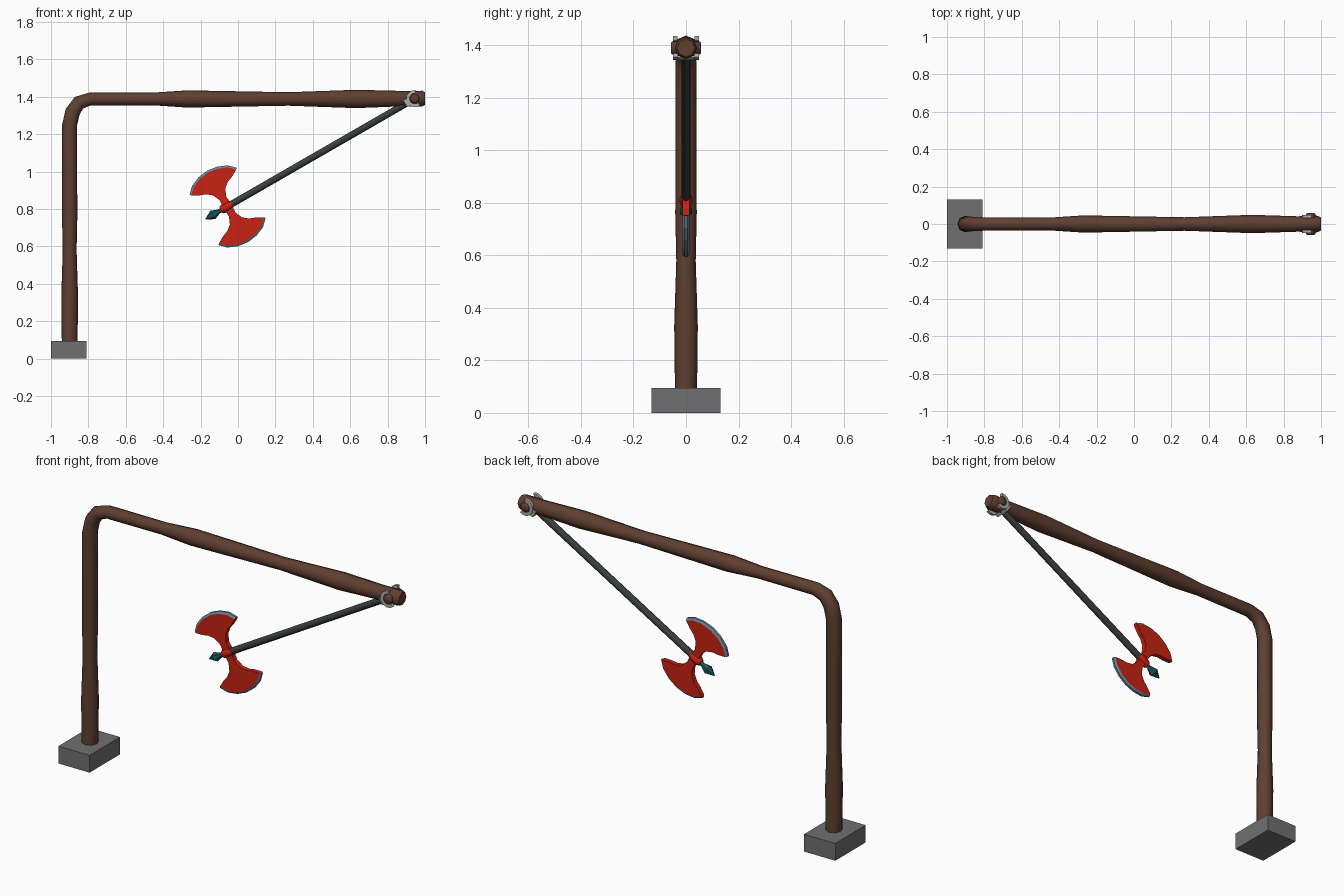
import bpy, bmesh, math
from mathutils import Vector

if "Cube" in bpy.data.objects:
    bpy.data.objects.remove(bpy.data.objects["Cube"])


def material(name, rgb):
    m = bpy.data.materials.new(name)
    m.diffuse_color = (*rgb, 1)
    m.use_nodes = True
    m.node_tree.nodes["Principled BSDF"].inputs["Base Color"].default_value = m.diffuse_color
    return m


WOOD = material("brown wood", (0.115, 0.05, 0.03))
STONE = material("grey stone", (0.16, 0.16, 0.16))
IRON = material("dark iron", (0.04, 0.05, 0.047))
CLASP = material("light grey metal", (0.42, 0.42, 0.42))
RED = material("red paint", (0.58, 0.016, 0.006))
STEEL = material("blue steel", (0.14, 0.22, 0.32))
TEAL = material("dark teal", (0.012, 0.1, 0.1))

PIN = Vector((0.945, 0, 1.39))
ANG = math.radians(30)
U = Vector((-math.cos(ANG), 0, -math.sin(ANG)))   # along the handle
V = Vector((-math.sin(ANG), 0, math.cos(ANG)))    # across the handle
HEAD = Vector((-0.067, 0, 0.807))


def finish(name, bm, mats, smooth=None):
    bmesh.ops.recalc_face_normals(bm, faces=bm.faces)
    me = bpy.data.meshes.new(name)
    bm.to_mesh(me)
    bm.free()
    for m in mats:
        me.materials.append(m)
    ob = bpy.data.objects.new(name, me)
    bpy.context.collection.objects.link(ob)
    if smooth:
        bpy.ops.object.select_all(action='DESELECT')
        ob.select_set(True)
        bpy.context.view_layer.objects.active = ob
        bpy.ops.object.shade_smooth_by_angle(angle=math.radians(smooth))
    return ob


def skin(bm, rings):
    """Bridge closed rings of points and cap both ends."""
    loops = [[bm.verts.new(p) for p in r] for r in rings]
    n = len(loops[0])
    quads = []
    for a, b in zip(loops, loops[1:]):
        for i in range(n):
            j = (i + 1) % n
            quads.append((i, j, bm.faces.new((a[i], a[j], b[j], b[i]))))
    bm.faces.new(loops[0])
    bm.faces.new(loops[-1])
    return quads


def tube(name, path, mat, sides=8, smooth=50):
    """Sweep a round section along (point, radius) pairs."""
    pts = [Vector(p) for p, _ in path]
    rings = []
    for i, (_, r) in enumerate(path):
        t = (pts[min(i + 1, len(pts) - 1)] - pts[max(i - 1, 0)]).normalized()
        side = Vector((1, 0, 0)) if abs(t.y) > 0.9 else Vector((0, 1, 0))
        up = t.cross(side)
        rings.append([pts[i] + r * (up * math.cos(a) + side * math.sin(a))
                      for a in (2 * math.pi * k / sides for k in range(sides))])
    bm = bmesh.new()
    skin(bm, rings)
    return finish(name, bm, [mat], smooth)


def box(name, lo, hi, mat):
    bm = bmesh.new()
    skin(bm, [[(lo[0], lo[1], z), (hi[0], lo[1], z), (hi[0], hi[1], z), (lo[0], hi[1], z)]
              for z in (lo[2], hi[2])])
    return finish(name, bm, [mat])


# stone foot
box("base_block", (-1, -0.132, 0), (-0.81, 0.132, 0.095), STONE)

# bent wooden gallows: post, elbow and beam in one sweep of (x, z, radius)
outline = [(-0.9, 0.08, 0.042), (-0.9, 0.33, 0.045), (-0.9, 0.58, 0.037), (-0.9, 0.76, 0.041),
           (-0.9, 1.02, 0.040), (-0.9, 1.25, 0.040), (-0.884, 1.32, 0.040), (-0.85, 1.368, 0.038),
           (-0.79, 1.388, 0.035), (-0.45, 1.388, 0.034), (-0.27, 1.388, 0.046), (0.27, 1.388, 0.036),
           (0.63, 1.388, 0.049), (0.88, 1.39, 0.041), (0.985, 1.39, 0.042), (1.0, 1.39, 0.034)]
tube("post_and_beam", [((x, 0, z), r) for x, z, r in outline], WOOD)

# pivot pin through the beam end
tube("pivot_pin", [(PIN + Vector((0, y, 0)), r) for y, r in
                   ((-0.058, 0.019), (-0.052, 0.025), (0.052, 0.025), (0.058, 0.019))], WOOD)

# open C-shaped clasp plates hooked around the pin on both sides
for s, side in ((-1, "front"), (1, "back")):
    arc = [math.radians(85 + 25 * k) for k in range(10)]
    prof = [(0.046, a) for a in arc] + [(0.028, a) for a in reversed(arc)]
    bm = bmesh.new()
    skin(bm, [[PIN + Vector((r * math.cos(a), s * y, r * math.sin(a))) for r, a in prof]
              for y in (0.032, 0.049)])
    finish(side + "_clasp", bm, [CLASP])

# yoke joining the clasps to the handle
bm = bmesh.new()
skin(bm, [[PIN + U * u + V * v + Vector((0, y, 0)) for u, v in
           ((0.038, -0.02), (0.058, -0.02), (0.058, 0.02), (0.038, 0.02))] for y in (-0.042, 0.042)])
finish("clasp_yoke", bm, [CLASP])

# swinging handle
tube("handle", [(PIN + U * 0.03, 0.018), (HEAD, 0.018)], IRON)

# double blade: half outline (u, v, on cutting edge), repeated by half turn
right = [(0.022, 0.025, 0), (0.02, 0.05, 0), (0.038, 0.09, 0), (0.068, 0.114, 0), (0.1, 0.126, 0),
         (0.145, 0.155, 1), (0.11, 0.19, 1), (0.058, 0.212, 1)]
half = right + [(0, 0.22, 1)] + [(-u, v, e) for u, v, e in reversed(right)]
full = half + [(-u, -v, e) for u, v, e in half]
C = HEAD - U * 0.013
bm = bmesh.new()
quads = skin(bm, [[C + U * u * (k if e else 1) + V * v * (k if e else 1) + Vector((0, y, 0))
                   for u, v, e in full]
                  for y, k in ((-0.013, 0.95), (-0.006, 1), (0.006, 1), (0.013, 0.95))])
for i, j, f in quads:
    if full[i][2] and full[j][2]:
        f.material_index = 1
finish("double_blade", bm, [RED, STEEL])

# red hub where the blades meet the handle
tube("blade_hub", [(HEAD - U * 0.04, 0.019), (HEAD - U * 0.02, 0.024),
                   (HEAD + U * 0.015, 0.024), (HEAD + U * 0.028, 0.018)], RED)

# teal spike at the tip
tube("tip_spike", [(HEAD + U * u, r) for u, r in
                   ((0.02, 0.012), (0.042, 0.012), (0.078, 0.026), (0.122, 0.003))], TEAL, 6, 20)
